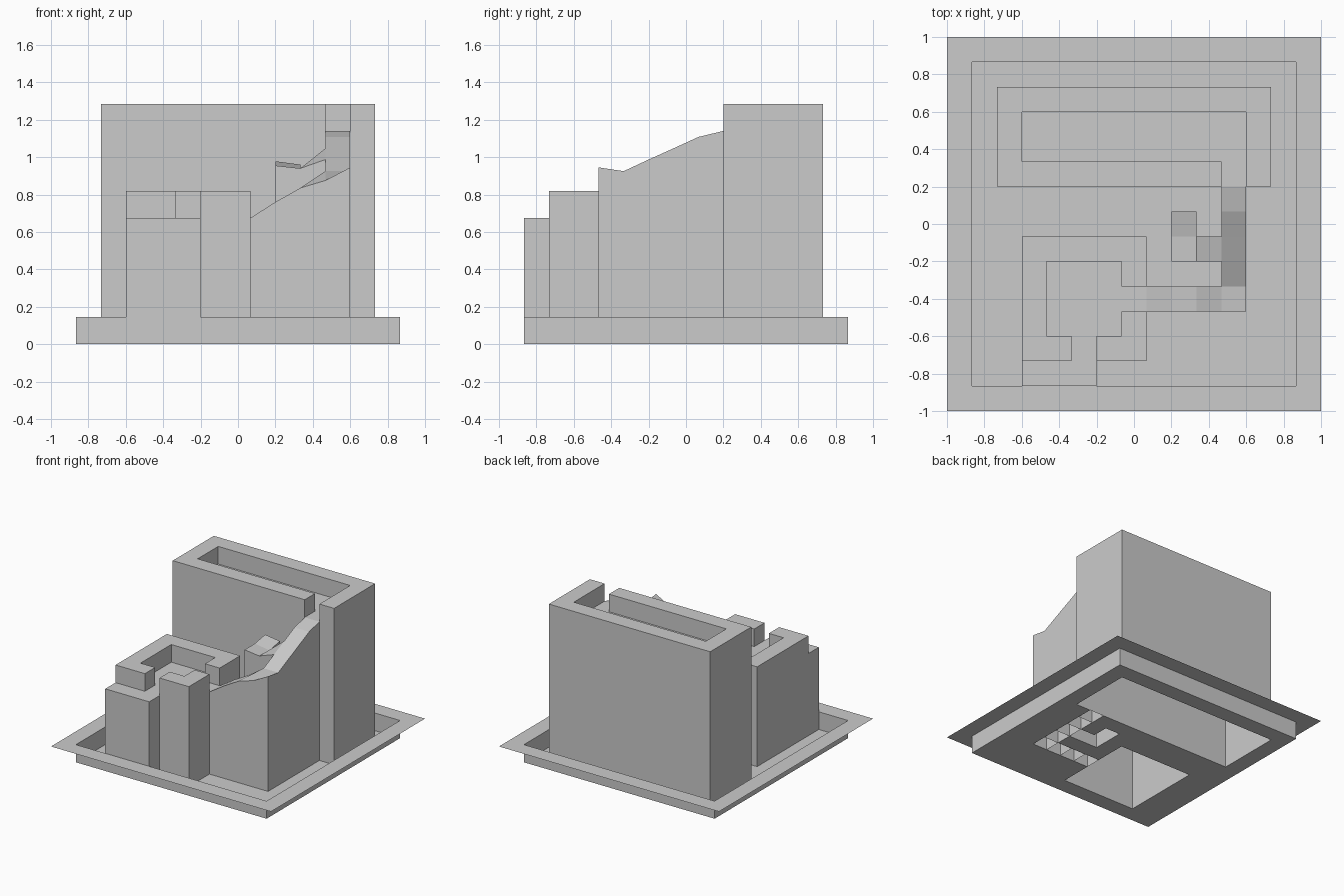
import bpy, bmesh

if "Cube" in bpy.data.objects:
    bpy.data.objects.remove(bpy.data.objects["Cube"])

C = 2 / 15                                   # grid cell size
FLOOR, RIM, LOW, STEP = 0.0, 0.145, 0.675, 0.145
HIGH, TOP = 0.82, 1.285


def rect(i0, j0, i1, j1):
    return {(i, j) for i in range(i0, i1) for j in range(j0, j1)}


def shell(name, cells, corner_z, skirt=FLOOR):
    """Open-bottomed surface over grid cells, with vertical walls at height steps.
    corner_z(cell, corner) gives heights; skirt is the wall foot at the border."""
    bm = bmesh.new()

    def vert(c, z):
        return bm.verts.new((c[0] * C - 1, c[1] * C - 1, z))

    for cell in sorted(cells):
        i, j = cell
        ring = [(i, j), (i + 1, j), (i + 1, j + 1), (i, j + 1)]
        bm.faces.new([vert(c, corner_z(cell, c)) for c in ring])
        for k, (dx, dy) in enumerate(((0, -1), (1, 0), (0, 1), (-1, 0))):
            a, b = ring[k], ring[(k + 1) % 4]
            other = (i + dx, j + dy)
            if other in cells:
                la, lb = corner_z(other, a), corner_z(other, b)
            elif skirt is not None:
                la = lb = skirt
            else:
                continue
            za, zb = corner_z(cell, a), corner_z(cell, b)
            if za > la + 1e-5 and zb > lb + 1e-5:
                bm.faces.new([vert(a, la), vert(b, lb), vert(b, zb), vert(a, za)])
    bmesh.ops.remove_doubles(bm, verts=bm.verts, dist=1e-5)
    mesh = bpy.data.meshes.new(name)
    bm.to_mesh(mesh)
    bm.free()
    ob = bpy.data.objects.new(name, mesh)
    bpy.context.collection.objects.link(ob)
    return ob


def two_level(inner, z_in, z_out):
    return lambda cell, corner: z_in if cell in inner else z_out


# footprints
tower = rect(2, 9, 13, 13)
house = rect(3, 2, 8, 7)
path = rect(8, 4, 12, 5) | rect(11, 5, 12, 9)
branch = rect(9, 6, 11, 7) | rect(9, 7, 10, 8)

# sunken tray with flat rim, open beneath the buildings
shell("tray", rect(0, 0, 15, 15) - tower - house - path - branch,
      two_level(rect(1, 1, 14, 14), FLOOR, RIM), None)

# tall rear tower with roof court and a gap at the stair head
shell("rear_tower", tower,
      two_level(rect(3, 10, 12, 12) | {(11, 9)}, TOP - STEP, TOP))

# lower front building with court, front doorway and side doorway
shell("front_building", house,
      two_level(rect(4, 3, 7, 6) | {(5, 2), (7, 4)}, LOW, HIGH))

# ledge in front of the doorway
shell("front_ledge", rect(3, 1, 6, 2), lambda cell, corner: LOW)

# ramp corner heights: front and back edges of the path, stair, side branch
ramp_z = {}
for i, f, b in ((8, .675, .675), (9, .76, .76), (10, .835, .835),
                (11, .875, .925), (12, .945, .925)):
    ramp_z[i, 4], ramp_z[i, 5] = f, b
for j, z in ((6, .987), (7, 1.047), (8, 1.108), (9, 1.14)):
    ramp_z[11, j] = ramp_z[12, j] = z
ramp_z.update({(9, 6): .955, (10, 6): .94, (9, 7): .955, (10, 7): .935,
               (9, 8): .978, (10, 8): .96})

# each ramp tile is its own column
for n, cell in enumerate(sorted(path)):
    shell(f"ramp_{n + 1}", {cell}, lambda cell, corner: ramp_z[corner])

# side branch
shell("side_landing", branch, lambda cell, corner: ramp_z[corner])
